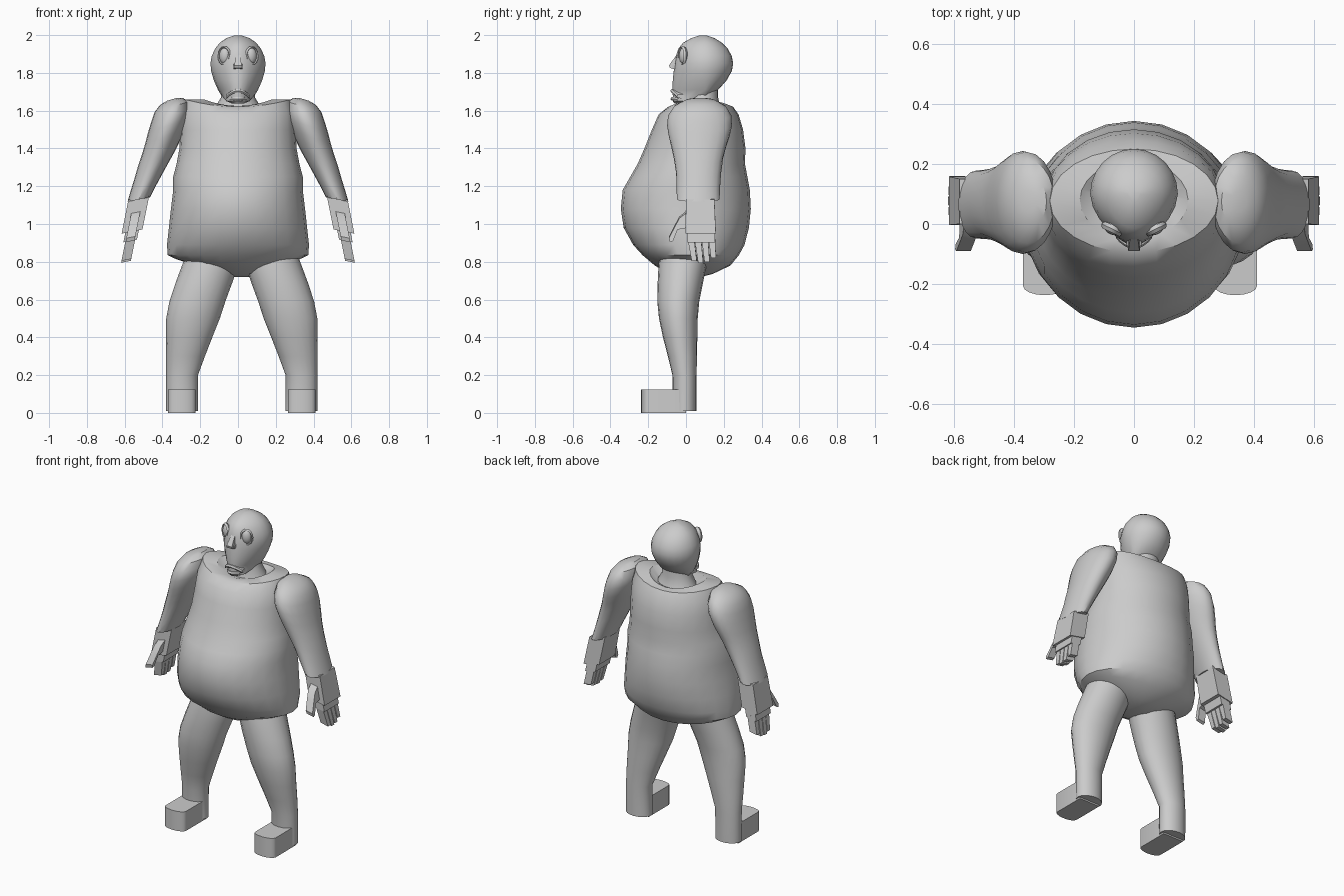
import bpy, bmesh, math
from mathutils import Vector

if "Cube" in bpy.data.objects:
    bpy.data.objects.remove(bpy.data.objects["Cube"])


def finish(name, bm, mirror=False, angle=35, loc=(0, 0, 0)):
    bmesh.ops.recalc_face_normals(bm, faces=bm.faces)
    me = bpy.data.meshes.new(name)
    bm.to_mesh(me)
    bm.free()
    ob = bpy.data.objects.new(name, me)
    bpy.context.collection.objects.link(ob)
    ob.location = loc
    if mirror:
        ob.modifiers.new("Mirror", 'MIRROR').use_mirror_merge = False
    bpy.ops.object.select_all(action='DESELECT')
    ob.select_set(True)
    bpy.context.view_layer.objects.active = ob
    bpy.ops.object.shade_smooth_by_angle(angle=math.radians(angle))
    return ob


def loft(name, rings, n=20, pinch=0.0, axis_y=None, **kw):
    """Rings are (x, z, half width, y front, y back, lift, tilt)."""
    bm = bmesh.new()
    loops = []
    for x, z, rx, yf, yb, *extra in rings:
        lift, tilt = (list(extra) + [0, 0])[:2]
        yc = (yf + yb) / 2
        if axis_y is not None and yf < axis_y < yb:
            yc = axis_y
        loop = []
        for i in range(n):
            t = 2 * math.pi * i / n
            s, c = math.sin(t), -math.cos(t)
            px = rx * s * (1 - pinch * max(0, -c) ** 1.5)
            py = yc + c * ((yc - yf) if c < 0 else (yb - yc))
            loop.append(bm.verts.new((x + px, py, z + lift * s * s + tilt * px)))
        loops.append(loop)
    for a, b in zip(loops, loops[1:]):
        for i in range(n):
            j = (i + 1) % n
            bm.faces.new((a[i], a[j], b[j], b[i]))
    bm.faces.new(loops[0])
    bm.faces.new(loops[-1])
    return finish(name, bm, **kw)


def slab(name, outline, u, shape, **kw):
    """Side outline in (y, z), given thickness; shape maps (u, y, z) to a point."""
    bm = bmesh.new()
    a = [bm.verts.new(shape(-u, y, z)) for y, z in outline]
    b = [bm.verts.new(shape(u, y, z)) for y, z in outline]
    bm.faces.new(a)
    bm.faces.new(b)
    for i in range(len(a)):
        j = (i + 1) % len(a)
        bm.faces.new((a[i], a[j], b[j], b[i]))
    return finish(name, bm, **kw)


# Torso with saddle-shaped neckline and hip line
loft("torso", [
    (0, .72, .06, -.02, .08), (0, .735, .2, -.09, .14, .035),
    (0, .78, .33, -.165, .235, .035), (0, .835, .372, -.23, .28),
    (0, .89, .376, -.28, .31), (0, .98, .366, -.33, .333),
    (0, 1.08, .355, -.345, .343), (0, 1.18, .343, -.335, .338),
    (0, 1.25, .343, -.295, .325), (0, 1.32, .325, -.255, .312),
    (0, 1.4, .31, -.22, .315), (0, 1.5, .305, -.18, .302),
    (0, 1.58, .3, -.145, .278, .01), (0, 1.62, .28, -.095, .25, .04),
    (0, 1.625, .18, -.05, .21, .035), (0, 1.61, .11, 0, .18)], n=24)

# Neck and head
loft("neck", [(0, 1.58, .13, -.01, .2), (0, 1.62, .12, .0, .18),
              (0, 1.67, .09, .01, .17), (0, 1.74, .09, .01, .17)])
loft("head", [
    (0, 1.638, .03, -.06, .01), (0, 1.65, .06, -.07, .04), (0, 1.68, .088, -.07, .12),
    (0, 1.71, .106, -.072, .17), (0, 1.76, .128, -.07, .215), (0, 1.81, .142, -.065, .243),
    (0, 1.85, .146, -.06, .25), (0, 1.89, .139, -.053, .242), (0, 1.93, .12, -.04, .22),
    (0, 1.96, .096, -.015, .19), (0, 1.985, .06, .03, .15), (0, 1.998, .02, .07, .11)],
    n=24, pinch=.2, axis_y=.1)

# Eyes with raised rims
bm = bmesh.new()
bmesh.ops.create_uvsphere(bm, u_segments=16, v_segments=10, radius=1)
bmesh.ops.scale(bm, vec=(.03, .024, .044), verts=bm.verts)
rim = []
for i in range(16):
    a = 2 * math.pi * i / 16
    ca, sa = math.cos(a), math.sin(a)
    rim.append([bm.verts.new((ca * (.033 + .007 * math.cos(b)), -.005 + .012 * math.sin(b),
                              sa * (.046 + .007 * math.cos(b))))
                for b in (0, math.pi / 2, math.pi, 3 * math.pi / 2)])
for i in range(16):
    for k in range(4):
        p, q, m = rim[i], rim[(i + 1) % 16], (k + 1) % 4
        bm.faces.new((p[k], p[m], q[m], q[k]))
ca, sa = math.cos(.45), math.sin(.45)
for v in bm.verts:
    x, y, z = v.co
    v.co = (.07 + ca * x - sa * y, -.012 + sa * x + ca * y, 1.89 + z)
finish("eye", bm, mirror=True, angle=50)

# Nose and nostrils
slab("nose", [(-.05, 1.895), (-.09, 1.84), (-.085, 1.825), (-.04, 1.822)], .013,
     lambda u, y, z: Vector((u * (1 + (1.895 - z) * 8), y, z)))
slab("nostril", [(-.05, 1.85), (-.073, 1.84), (-.073, 1.822), (-.04, 1.82)], .007,
     lambda u, y, z: Vector((.018 + u, y, z)), mirror=True)


# Lips: arched bands following the chin
def lip(name, z_mid, z_end, y_mid, half):
    rings = []
    bm = bmesh.new()
    for i in range(9):
        s = i / 4 - 1
        x, z = half * s, z_mid + (z_end - z_mid) * s * s
        y = y_mid + .035 * s * s
        rings.append([bm.verts.new((x, y + dy, z + dz)) for dy, dz in
                      ((.03, .012), (-.004, .01), (-.01, 0), (-.004, -.009), (.03, -.01))])
    for a, b in zip(rings, rings[1:]):
        for k in range(5):
            bm.faces.new((a[k], a[(k + 1) % 5], b[(k + 1) % 5], b[k]))
    bm.faces.new(rings[0])
    bm.faces.new(rings[-1])
    finish(name, bm)


lip("upper_lip", 1.705, 1.675, -.073, .06)
lip("lower_lip", 1.662, 1.66, -.072, .045)

# Arms, rounded at the shoulder
loft("arm", [
    (.35, 1.66, .025, .04, .11, 0, -.3), (.351, 1.65, .06, -.01, .16, 0, -.3),
    (.353, 1.62, .088, -.065, .213, 0, -.3), (.358, 1.575, .1, -.095, .24, 0, -.3),
    (.37, 1.52, .105, -.1, .243, 0, -.3), (.388, 1.46, .104, -.09, .23, 0, -.35),
    (.405, 1.41, .103, -.078, .213, 0, -.4), (.43, 1.35, .098, -.065, .197, 0, -.4),
    (.465, 1.27, .083, -.052, .186, 0, -.35), (.5, 1.19, .07, -.05, .18, 0, -.3),
    (.525, 1.13, .06, -.048, .178, 0, -.2)], mirror=True)


# Hands: slanted cuff, palm, fingers and thumb
def slant(u, y, z):
    return Vector((.525 + (1.14 - z) * .2 + u, y, z - u * .2))


slab("cuff", [(.0, 1.14), (.15, 1.14), (.158, .96), (-.003, .96)], .055, slant, mirror=True)
slab("palm", [(.005, 1.0), (.15, 1.0), (.155, .91), (.008, .91)], .036, slant, mirror=True)
for i, tip in enumerate((.81, .8, .805, .825)):
    y0, y1 = .008 + i * .037, .03 + i * .034
    slab("finger_%d" % (i + 1), [(y0, .93), (y0 + .035, .93), (y1 + .027, tip), (y1, tip)],
         .026, slant, mirror=True)
slab("thumb", [(.01, 1.07), (-.035, 1.035), (-.062, .985), (-.09, .93), (-.085, .908),
               (-.068, .915), (-.045, .975), (.01, .985)], .024, slant, mirror=True)

# Legs and boots, the pair sitting slightly off centre
shift = (.02, 0, 0)
loft("leg", [
    (.14, .88, .14, -.13, .13), (.165, .79, .148, -.145, .11), (.2, .69, .15, -.15, .09),
    (.235, .59, .148, -.152, .07), (.258, .5, .142, -.143, .062), (.278, .4, .122, -.122, .06),
    (.298, .3, .103, -.096, .058), (.316, .2, .084, -.072, .056), (.316, .01, .084, -.07, .055)],
    mirror=True, loc=shift)
bm = bmesh.new()
sole = [(.245, 0), (.39, 0)] + [(.3175 + .0725 * math.cos(a), -.205 - .032 * math.sin(a))
                                for a in [math.pi * k / 8 for k in range(9)]]
low = [bm.verts.new((x, y, 0)) for x, y in sole]
face = bm.faces.new(low)
top = bmesh.ops.extrude_face_region(bm, geom=[face], use_keep_orig=True)
bmesh.ops.translate(bm, vec=(0, 0, .125),
                    verts=[g for g in top["geom"] if isinstance(g, bmesh.types.BMVert)])
finish("boot", bm, mirror=True, loc=shift)
